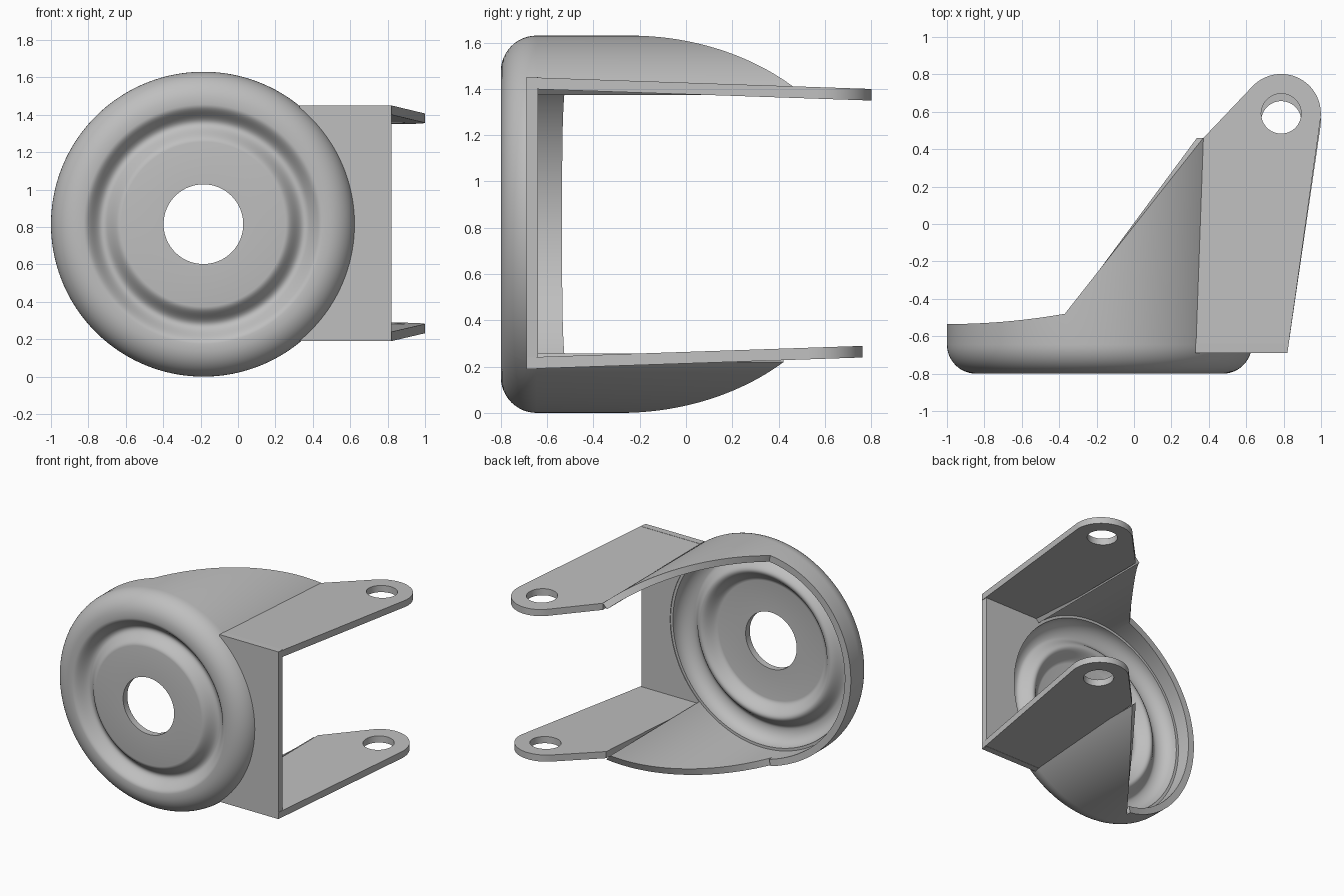
import bpy, bmesh
from math import sin, cos, pi, radians

if "Cube" in bpy.data.objects:
    bpy.data.objects.remove(bpy.data.objects["Cube"])

CX, CZ, R = -0.185, 0.815, 0.815      # cup axis and radius
FRONT, SHEET = -0.8, 0.05             # front face and sheet thickness
PLATE_Y = -0.69                       # outer face of the front plate
DROP = 0.04                           # the lower half is this much shorter

steel = bpy.data.materials.new("grey steel")
steel.use_nodes = True
GREY = (0.52, 0.52, 0.52, 1)
steel.diffuse_color = GREY
steel.node_tree.nodes["Principled BSDF"].inputs["Base Color"].default_value = GREY


def finish(bm, name):
    bmesh.ops.recalc_face_normals(bm, faces=bm.faces[:])
    mesh = bpy.data.meshes.new(name)
    bm.to_mesh(mesh)
    bm.free()
    mesh.materials.append(steel)
    ob = bpy.data.objects.new(name, mesh)
    bpy.context.collection.objects.link(ob)
    bpy.ops.object.select_all(action='DESELECT')
    ob.select_set(True)
    bpy.context.view_layer.objects.active = ob
    bpy.ops.object.shade_smooth_by_angle(angle=radians(32))
    return ob


def steps(a, b, n):
    return [a + (b - a) * i / n for i in range(n + 1)]


def arc(cx, cy, r, a, b, n):
    return [(cx + r * cos(radians(t)), cy + r * sin(radians(t))) for t in steps(a, b, n)]


def prism(name, loops, place, offset):
    """Fill 2D loops (outline, then holes), and extrude by offset."""
    bm = bmesh.new()
    for loop in loops:
        vs = [bm.verts.new(place(*p)) for p in loop]
        for i, v in enumerate(vs):
            bm.edges.new((vs[i - 1], v))
    bmesh.ops.triangle_fill(bm, edges=bm.edges[:], use_beauty=True)
    out = bmesh.ops.extrude_face_region(bm, geom=bm.faces[:], use_keep_orig=True)
    moved = [v for v in out["geom"] if isinstance(v, bmesh.types.BMVert)]
    bmesh.ops.translate(bm, verts=moved, vec=offset)
    return finish(bm, name)


# Cup: turned pressed sheet whose rim height depends on the angle
ARM_A, LIP_A = 47, 102.9


def rim(a):
    x = CX + R * cos(radians(a))
    if abs(a) < ARM_A - 0.1:
        return PLATE_Y + SHEET
    if abs(a) > LIP_A:
        return -0.535 + 0.055 * ((x + 1) / 0.63) ** 2
    return -0.48 + 1.27 * (x + 0.37) - (DROP if a < 0 else 0)


def bead(r):
    t = min(max((r - 0.44) / 0.2, 0), 1)
    return FRONT + 0.075 * (1 - cos(2 * pi * t)) / 2


floor = [0.213] + steps(0.44, 0.64, 20)
bend = 0.155
outer = [(r, bead(r)) for r in floor] + arc(R - bend, FRONT + bend, bend, -90, 0, 12)
inner = arc(R - bend - 0.02, FRONT + bend, bend - SHEET, 0, -90, 10)
inner = [(R - SHEET, FRONT + bend)] + inner + [(r, bead(r) + SHEET) for r in reversed(floor)]

upper = steps(ARM_A, LIP_A - 0.1, 30) + steps(LIP_A + 0.1, 179, 40)
angles = [-a for a in reversed(upper)] + steps(-ARM_A + 0.2, ARM_A - 0.2, 48) + upper

bm = bmesh.new()
rings = []
for a in angles:
    profile = outer + [(R, rim(a)), (R - SHEET, rim(a))] + inner
    c, s = cos(radians(a)), sin(radians(a))
    rings.append([bm.verts.new((CX + r * c, y, CZ + r * s)) for r, y in profile])
for i, ring in enumerate(rings):
    prev = rings[i - 1]
    for j in range(len(ring)):
        bm.faces.new((prev[j - 1], prev[j], ring[j], ring[j - 1]))
bmesh.ops.remove_doubles(bm, verts=bm.verts[:], dist=1e-5)
finish(bm, "pressed_cup")

# Front plate, hollowed to fit round the cup
LOW, HIGH, LEFT, RIGHT = 0.19, 1.45, 0.33, 0.82
outline = arc(CX, CZ, R - 0.03, -48, 48, 48)
outline += [(LEFT, HIGH), (RIGHT, HIGH), (RIGHT, LOW), (LEFT, LOW)]
prism("front_plate", [outline], lambda x, z: (x, PLATE_Y, z), (0, SHEET, 0))

# Two arms with round eyes, leaning slightly towards each other
for name, z0, lean, back, thick in (("upper_arm", HIGH, -1, 0, -SHEET),
                                    ("lower_arm", LOW, 1, DROP, SHEET)):
    eye = (0.787, 0.59 - back)
    outline = [(LEFT, PLATE_Y), (RIGHT, PLATE_Y)]
    outline += arc(*eye, 0.212, -7, 135, 32) + [(0.371, 0.46 - back)]
    hole = arc(*eye, 0.107, 0, 352.5, 47)
    prism(name, [outline, hole],
          lambda x, y: (x, y, z0 + lean * 0.034 * (y - PLATE_Y)), (0, 0, thick))
